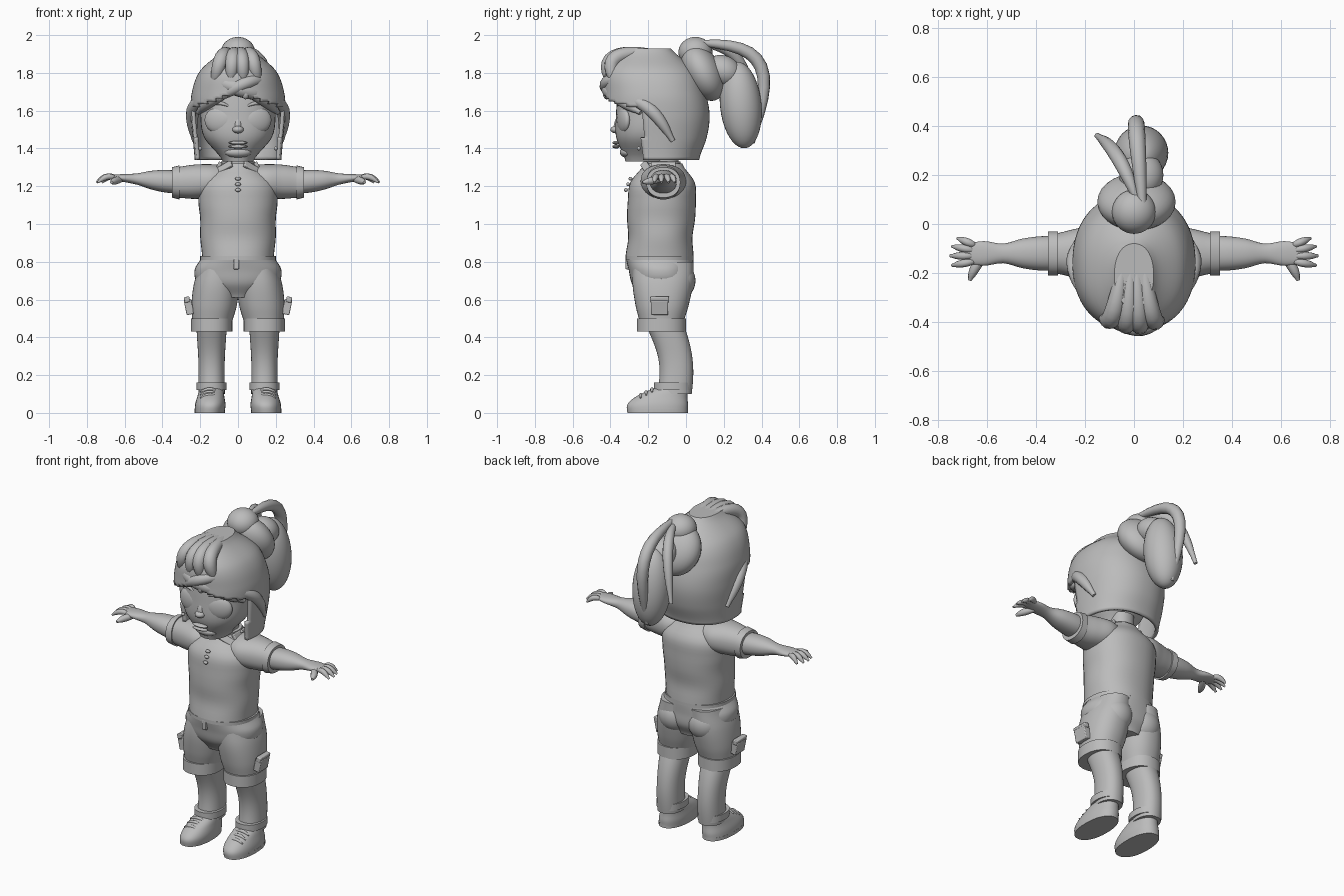
import bpy, bmesh, math
from mathutils import Vector

if "Cube" in bpy.data.objects:
    bpy.data.objects.remove(bpy.data.objects["Cube"])

GREY = (.5, .5, .5, 1)
clay = bpy.data.materials.new("plain grey")
clay.use_nodes = True
clay.diffuse_color = GREY
clay.node_tree.nodes["Principled BSDF"].inputs["Base Color"].default_value = GREY


def finish(obj, mirror=False):
    """Give the part its colour, smooth shading and optional mirrored twin."""
    obj.data.materials.append(clay)
    bpy.ops.object.select_all(action='DESELECT')
    obj.select_set(True)
    bpy.context.view_layer.objects.active = obj
    if obj.type == 'MESH':
        bpy.ops.object.shade_smooth_by_angle(angle=math.radians(45))
    if mirror:
        obj.modifiers.new("mirror", 'MIRROR')
    return obj


def smooth_value(values, fraction):
    """Smooth interpolation through evenly spaced values."""
    last = len(values) - 1
    i = min(int(fraction * last), last - 1)
    u = fraction * last - i
    before, left, right, after = (values[max(0, min(last, i + k))] for k in (-1, 0, 1, 2))
    bend = 2 * before - 5 * left + 4 * right - after
    twist = 3 * left - before - 3 * right + after
    return left + u * (right - before + u * (bend + u * twist)) / 2


def along(start, end, bow, fraction):
    """Point on a line from start to end, pushed out in the middle by bow."""
    return Vector(start).lerp(Vector(end), fraction) + Vector(bow) * math.sin(math.pi * fraction)


def loft(name, start, end, widths, depths, bow=(0, 0, 0), mirror=False, cut=None, rings=20, sides=40):
    """Rounded cross-sections along a line, upright or sideways."""
    bm = bmesh.new()
    sideways = abs(end[0] - start[0]) > abs(end[2] - start[2])
    across, deep = (Vector((0, 1, 0)), Vector((0, 0, 1))) if sideways else (Vector((1, 0, 0)), Vector((0, 1, 0)))
    loops = []
    for k in range(rings + 1):
        fraction = k / rings
        centre = along(start, end, bow, fraction)
        wide, thick = smooth_value(widths, fraction), smooth_value(depths, fraction)
        loop = []
        for j in range(sides):
            angle = math.tau * j / sides
            c, s = (math.copysign(abs(f(angle)) ** .9, f(angle)) for f in (math.cos, math.sin))
            loop.append(bm.verts.new(centre + across * wide * c + deep * thick * s))
        loops.append(loop)
    for low, high in zip(loops, loops[1:]):
        for j in range(sides):
            bm.faces.new((low[j], low[j - 1], high[j - 1], high[j]))
    bm.faces.new(loops[-1])
    if cut is None:
        bm.faces.new(loops[0])
    bmesh.ops.recalc_face_normals(bm, faces=bm.faces)
    if cut:
        gone = [face for face in bm.faces if cut(face.calc_center_median())]
        bmesh.ops.delete(bm, geom=gone, context='FACES')
    mesh = bpy.data.meshes.new(name)
    bm.to_mesh(mesh)
    bm.free()
    obj = bpy.data.objects.new(name, mesh)
    bpy.context.collection.objects.link(obj)
    return finish(obj, mirror)


def band(name, start, height, width, depth, mirror=False):
    """Straight ring of cloth."""
    end = Vector(start) + Vector((0, 0, height))
    return loft(name, start, end, (width, width), (depth, depth), mirror=mirror, rings=1)


def ball(name, centre, size, tilt=0, turn=0, mirror=False):
    bpy.ops.mesh.primitive_uv_sphere_add(segments=32, ring_count=20, radius=1, location=centre, rotation=(tilt, 0, turn))
    obj = bpy.context.object
    obj.name = name
    obj.scale = size
    bpy.ops.object.transform_apply()
    return finish(obj, mirror)


def block(name, centre, size, turn=(0, 0, 0), mirror=False):
    bpy.ops.mesh.primitive_cube_add(size=1, location=centre, rotation=turn)
    obj = bpy.context.object
    obj.name = name
    obj.scale = size
    bpy.ops.object.transform_apply()
    finish(obj, mirror)
    edge = obj.modifiers.new("soft edge", 'BEVEL')
    edge.width, edge.segments = .005, 2
    return obj


def strand(name, start, end, bow, radius, mirror=False, points=14):
    """Round lock, full in the middle and narrow at both ends."""
    curve = bpy.data.curves.new(name, 'CURVE')
    curve.dimensions = '3D'
    curve.bevel_depth, curve.bevel_resolution, curve.use_fill_caps = radius, 4, True
    spline = curve.splines.new('POLY')
    spline.points.add(points - 1)
    for k, point in enumerate(spline.points):
        fraction = k / (points - 1)
        point.co = (*along(start, end, bow, fraction), 1)
        point.radius = max(.15, math.sin(math.pi * fraction)) ** .5
    spline.use_smooth = True
    obj = bpy.data.objects.new(name, curve)
    bpy.context.collection.objects.link(obj)
    return finish(obj, mirror)


# Head and face
loft("face", start=(0, -.21, 1.33), end=(0, -.18, 1.72), widths=(.08, .18, .2, .2), depths=(.11, .17, .18, .18))
band("neck", start=(0, -.12, 1.25), height=.15, width=.07, depth=.08)
ball("eye", centre=(.1, -.33, 1.55), size=(.08, .03, .07), turn=.3, mirror=True)
strand("eyebrow", start=(.04, -.36, 1.62), end=(.17, -.3, 1.62), bow=(0, -.02, .02), radius=.01, mirror=True)
ball("nose", centre=(0, -.37, 1.5), size=(.03, .03, .02))
ball("nose_bridge", centre=(0, -.36, 1.53), size=(.02, .02, .05), tilt=-.3)
for name, height in (("upper_lip", 1.43), ("lower_lip", 1.41)):
    ball(name, centre=(0, -.37, height), size=(.05, .02, .01))
ball("chin", centre=(0, -.31, 1.38), size=(.07, .04, .03))
ball("earring", centre=(.2, -.25, 1.4), size=(.01, .01, .01), mirror=True)


def face_opening(point):
    return point.y < -.23 and point.z < 1.7 - abs(point.x) / 3


# Hair shell, open around the face
cap = loft("hair_cap", start=(0, -.15, 1.34), end=(0, -.21, 1.93), bow=(0, .02, 0),
           widths=(.23, .24, .25, .245, .2, .08), depths=(.22, .26, .28, .27, .24, .13),
           cut=face_opening, rings=40, sides=80)
cap.modifiers.new("thickness", 'SOLIDIFY').thickness = .02

# Fringe locks swept over the forehead
for x in (-.13, -.04, .03, .11):
    strand("crown_lock", start=(x / 3, -.15, 1.91), end=(x, abs(x) / 3 - .4, 1.72), bow=(0, -.12, .06), radius=.04)
strand("side_lock", start=(.14, -.36, 1.68), end=(.23, -.07, 1.44), bow=(.05, .02, .05), radius=.035, mirror=True)
strand("temple_lock", start=(.02, -.41, 1.71), end=(.21, -.24, 1.59), bow=(.02, -.02, .01), radius=.035, mirror=True)
strand("front_sweep", start=(-.16, -.34, 1.77), end=(.16, -.35, 1.67), bow=(0, -.06, 0), radius=.045)
strand("brow_sweep", start=(.18, -.3, 1.77), end=(-.1, -.38, 1.66), bow=(0, -.08, .03), radius=.035)
ball("fringe_tip", centre=(.04, -.42, 1.69), size=(.02, .02, .03))

# Bun, tie and ponytail
ball("hair_tie", centre=(.01, .09, 1.8), size=(.16, .1, .16), tilt=.5)
ball("bun", centre=(0, .05, 1.91), size=(.09, .09, .08))
ball("ponytail", centre=(.03, .29, 1.63), size=(.11, .11, .23), tilt=.1)
ball("ponytail_root", centre=(.03, .2, 1.81), size=(.09, .1, .08), tilt=-.5)
strand("ponytail_strand", start=(.04, .02, 1.96), end=(.02, .35, 1.43), bow=(-.02, .2, .16), radius=.035)
strand("loose_strand", start=(.02, .08, 1.95), end=(-.15, .36, 1.6), bow=(0, .05, .1), radius=.03)

# Shirt
loft("shirt_body", start=(0, -.14, .83), end=(0, -.12, 1.32), widths=(.19, .2, .2, .21, .2, .09),
     depths=(.18, .17, .18, .18, .17, .1))
loft("sleeve", start=(.06, -.12, 1.23), end=(.33, -.12, 1.22), widths=(.1, .12, .1, .08), depths=(.08, .09, .09, .08), mirror=True)
loft("sleeve_cuff", start=(.31, -.12, 1.22), end=(.35, -.12, 1.22), widths=(.09, .09), depths=(.09, .08), mirror=True, rings=1)
band("collar_stand", start=(0, -.12, 1.29), height=.04, width=.09, depth=.09)
block("collar_flap", centre=(.07, -.21, 1.3), size=(.09, .02, .04), turn=(-.6, .5, .4), mirror=True)
block("collar_side", centre=(.1, -.12, 1.31), size=(.02, .13, .04), turn=(0, -.5, 0), mirror=True)
for height in (1.18, 1.21, 1.24):
    ball("shirt_button", centre=(0, height * .4 - .79, height), size=(.015, .01, .01))

# Arms and hands
loft("arm", start=(.3, -.12, 1.22), end=(.69, -.12, 1.25), widths=(.07, .07, .06, .04, .05, .04),
     depths=(.06, .06, .05, .03, .02, .01), mirror=True)
for k in range(4):
    spread = .8 - .4 * k
    tip = (.65 + .1 * math.cos(spread), -.13 + .1 * math.sin(spread), 1.22)
    strand("finger", start=(.64, -.09 - .02 * k, 1.24), end=tip, bow=(0, 0, .02), radius=.016, mirror=True)
strand("thumb", start=(.6, -.12, 1.24), end=(.67, -.23, 1.22), bow=(.01, 0, 0), radius=.02, mirror=True)

# Shorts, belt and pockets
loft("shorts_seat", start=(0, -.12, .61), end=(0, -.14, .83), widths=(.1, .21, .23, .19), depths=(.12, .16, .17, .18))
loft("shorts_leg", start=(.14, -.13, .45), end=(.1, -.12, .8), widths=(.1, .12, .12, .1),
     depths=(.11, .14, .16, .16), mirror=True)
ball("seat_cheek", centre=(.1, -.04, .7), size=(.1, .09, .1), mirror=True)
band("shorts_cuff", start=(.14, -.13, .43), height=.07, width=.11, depth=.13, mirror=True)
band("belt", start=(0, -.14, .81), height=.02, width=.2, depth=.18)
block("fly", centre=(-.01, -.31, .79), size=(.03, .02, .06))
for angle in (-1, 1):
    loop_spot = (.18 * math.cos(angle), .17 * math.sin(angle) - .14, .82)
    block("belt_loop", centre=loop_spot, size=(.02, .02, .04), turn=(0, 0, angle), mirror=True)
block("cargo_pocket", centre=(.26, -.14, .56), size=(.04, .09, .08), turn=(0, .2, 0), mirror=True)
block("pocket_flap", centre=(.27, -.14, .6), size=(.03, .1, .03), turn=(0, .2, 0), mirror=True)

# Legs, socks and shoes
loft("leg", start=(.14, -.06, .1), end=(.14, -.11, .46), bow=(0, .03, 0), widths=(.07, .07, .08),
     depths=(.09, .09, .1), mirror=True)
band("ankle_cuff", start=(.14, -.07, .12), height=.04, width=.08, depth=.1, mirror=True)
loft("shoe", start=(.15, -.15, 0), end=(.14, -.07, .14), bow=(0, -.03, 0), widths=(.08, .08, .07, .06),
     depths=(.16, .16, .13, .08), mirror=True)
band("shoe_sole", start=(.15, -.15, 0), height=.02, width=.08, depth=.16, mirror=True)
for k in range(3):
    y, z = .03 * k - .24, .09 + .015 * k
    strand("shoelace", start=(.1, y, z - .01), end=(.2, y, z - .01), bow=(0, 0, .015), radius=.01, mirror=True)
